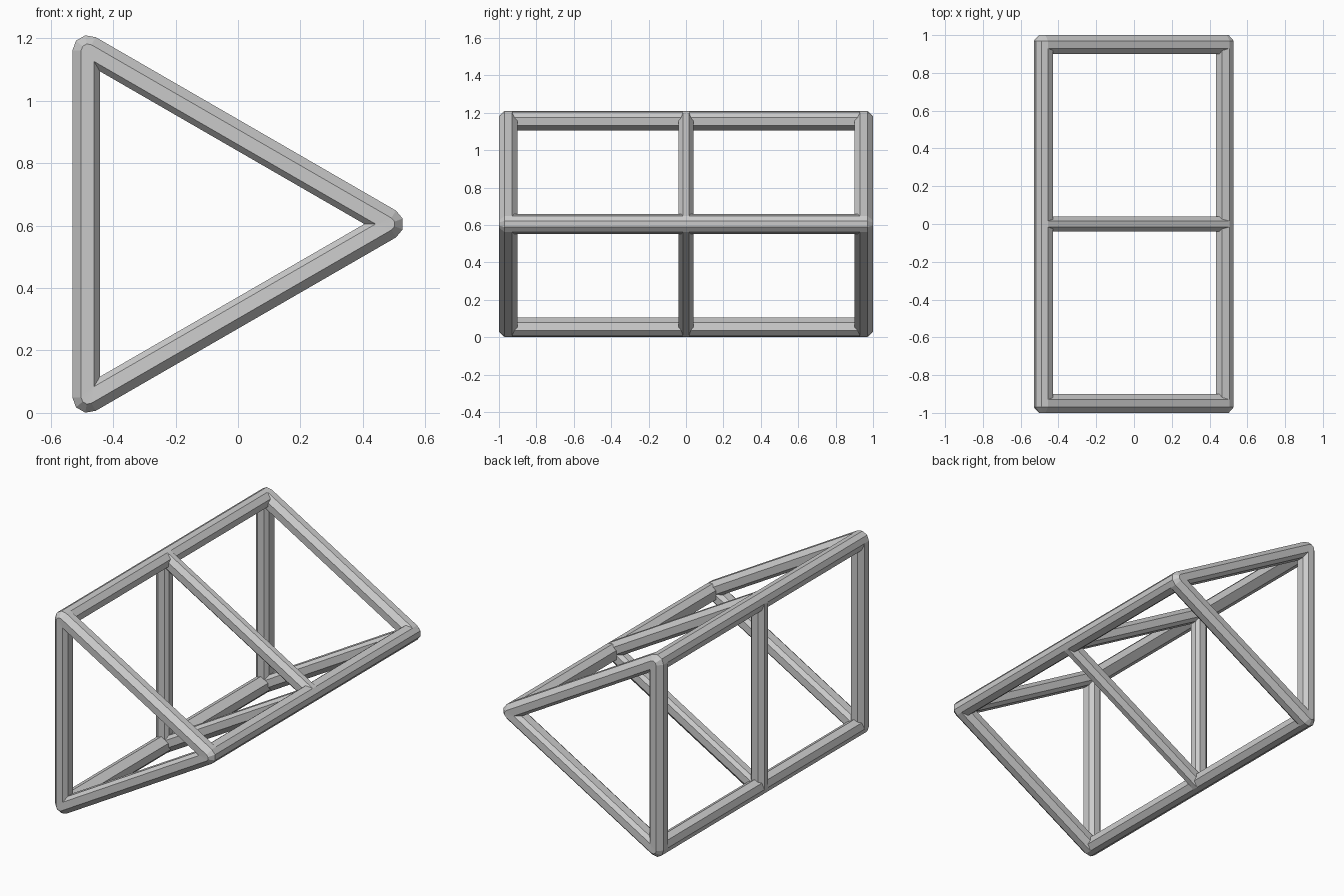
import bpy, bmesh
from math import radians, cos, sin

if "Cube" in bpy.data.objects:
    bpy.data.objects.remove(bpy.data.objects["Cube"])

SIDE = 1.11                       # centre-line triangle edge
H = SIDE * 0.8660254
CZ = 0.605
# corner centre (x, z) and its outward angle
CORNERS = [(-H / 2, CZ + SIDE / 2, 120), (-H / 2, CZ - SIDE / 2, 240), (H / 2, CZ, 0)]


def finish(name, bm):
    bmesh.ops.remove_doubles(bm, verts=bm.verts, dist=1e-5)
    bmesh.ops.recalc_face_normals(bm, faces=bm.faces)
    me = bpy.data.meshes.new(name)
    bm.to_mesh(me)
    bm.free()
    ob = bpy.data.objects.new(name, me)
    bpy.context.collection.objects.link(ob)
    return ob


# Triangular ring: bevelled profile, rounded outside corners, mitred inside
def triangle_ring(name, y, width):
    half = [(0.05, 0.4), (0.022, 1.0), (-0.02, 0.97), (-0.038, 0.5)]
    profile = [(d, -w * width) for d, w in half] + [(d, w * width) for d, w in reversed(half)]
    bm = bmesh.new()
    loops = []
    for x, z, ang in CORNERS:
        for turn in (-60, -20, 20, 60):
            loop = []
            for d, dy in profile:
                a = radians(ang + turn) if d > 0 else radians(ang)
                r = d if d > 0 else 2 * d
                loop.append(bm.verts.new((x + r * cos(a), y + dy, z + r * sin(a))))
            loops.append(loop)
    n = len(profile)
    for i, loop in enumerate(loops):
        nxt = loops[(i + 1) % len(loops)]
        for j in range(n):
            k = (j + 1) % n
            bm.faces.new((loop[j], loop[k], nxt[k], nxt[j]))
    bmesh.ops.remove_doubles(bm, verts=bm.verts, dist=1e-5)
    return finish(name, bm)


# Long beam along y joining the rings at one corner
def long_beam(name, x, z, ang):
    section = [(-150, 0.055), (-105, 0.055), (-60, 0.05), (-20, 0.05),
               (20, 0.05), (60, 0.05), (105, 0.055), (150, 0.055)]
    bm = bmesh.new()
    ends = []
    for y in (-0.96, 0.96):
        ends.append([bm.verts.new((x + r * cos(radians(ang + t)), y, z + r * sin(radians(ang + t))))
                     for t, r in section])
        bm.faces.new(ends[-1])
    for j in range(8):
        k = (j + 1) % 8
        bm.faces.new((ends[0][j], ends[0][k], ends[1][k], ends[1][j]))
    return finish(name, bm)


# Three triangular frames
triangle_ring("front_frame", -0.95, 0.05)
triangle_ring("middle_frame", 0.0, 0.04)
triangle_ring("back_frame", 0.95, 0.05)

# Three long beams
for label, corner in zip(("top_beam", "bottom_beam", "side_beam"), CORNERS):
    long_beam(label, *corner)
